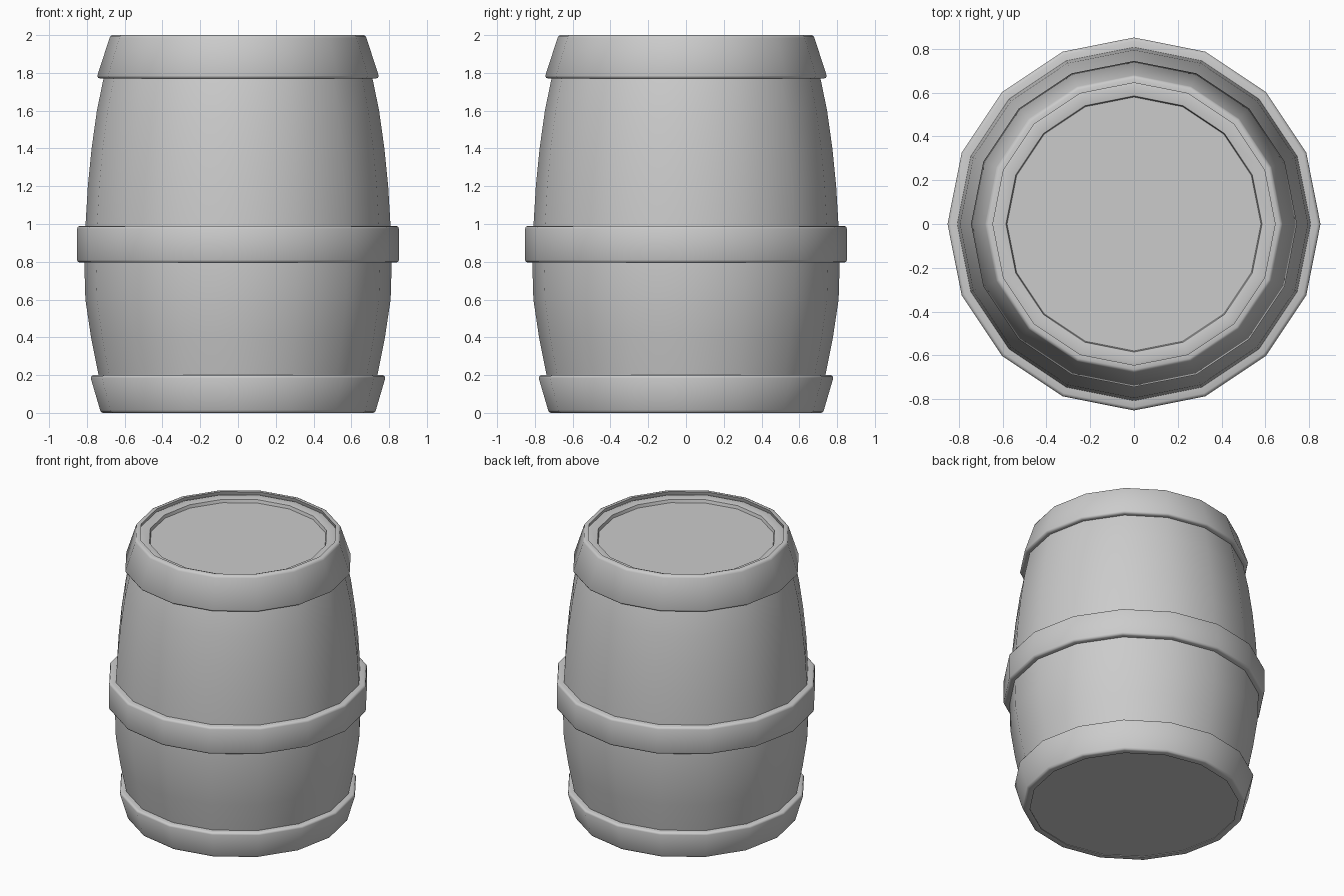
import bpy, bmesh
from math import cos, sin, tau, radians

if "Cube" in bpy.data.objects:
    bpy.data.objects.remove(bpy.data.objects["Cube"])

SIDES = 16


def lathe(name, profile, loop=False):
    """Spin (radius, z) points round z; loop=True joins last point to first, else ends are capped."""
    bm = bmesh.new()
    rings = [[bm.verts.new((r * cos(tau * i / SIDES), r * sin(tau * i / SIDES), z))
              for i in range(SIDES)] for r, z in profile]
    pairs = list(zip(rings, rings[1:]))
    if loop:
        pairs.append((rings[-1], rings[0]))
    else:
        bm.faces.new(rings[0][::-1])
        bm.faces.new(rings[-1])
    for a, b in pairs:
        for i in range(SIDES):
            j = (i + 1) % SIDES
            bm.faces.new((a[i], a[j], b[j], b[i]))
    bmesh.ops.recalc_face_normals(bm, faces=bm.faces)
    mesh = bpy.data.meshes.new(name)
    bm.to_mesh(mesh)
    bm.free()
    obj = bpy.data.objects.new(name, mesh)
    bpy.context.collection.objects.link(obj)
    bpy.ops.object.select_all(action='DESELECT')
    obj.select_set(True)
    bpy.context.view_layer.objects.active = obj
    bpy.ops.object.shade_smooth_by_angle(angle=radians(50))
    return obj


def hoop(name, z0, z1, r0, r1, thick, b=0.015):
    """Band with outer radii r0 (bottom) and r1 (top) and softened outer corners."""
    lathe(name, [(r0 - thick, z0), (r0 - b, z0), (r0 - b * 0.3, z0 + b * 0.3), (r0, z0 + b),
                 (r1, z1 - b), (r1 - b * 0.3, z1 - b * 0.3), (r1 - b, z1), (r1 - thick, z1)],
          loop=True)


# Bulged wooden body with recessed lid
lathe("barrel_body", [(0.70, 0.005), (0.738, 0.2), (0.778, 0.4), (0.808, 0.6), (0.814, 0.8),
                      (0.807, 1.0), (0.795, 1.2), (0.775, 1.4), (0.747, 1.6), (0.71, 1.78),
                      (0.65, 1.975), (0.635, 1.98), (0.585, 1.972), (0.58, 1.95)])

# Metal hoops
hoop("bottom_hoop", 0.0, 0.2, 0.73, 0.78, 0.05)
hoop("middle_hoop", 0.795, 0.99, 0.852, 0.852, 0.06)
hoop("top_hoop", 1.77, 2.0, 0.745, 0.68, 0.035)
